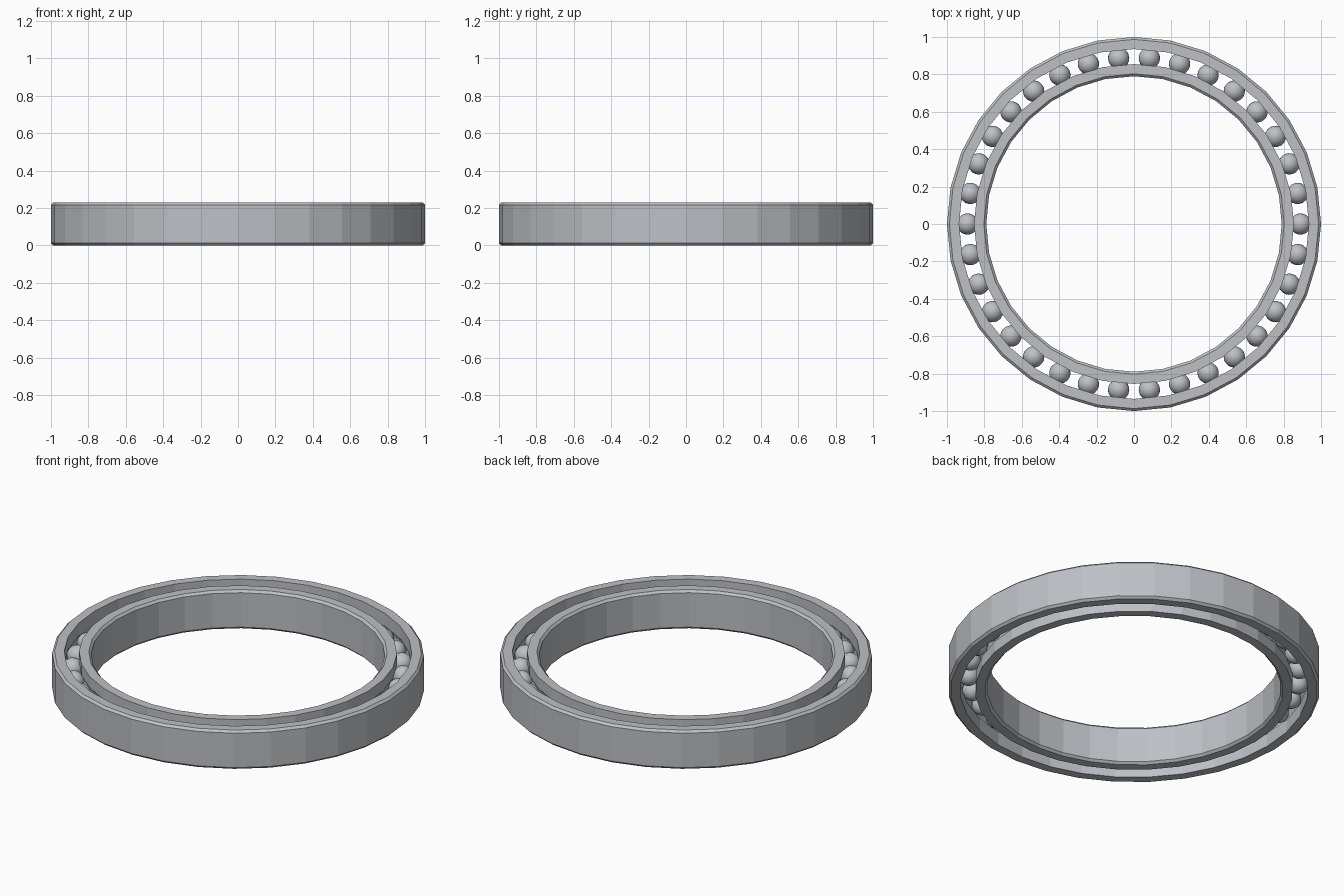
import bpy, bmesh, math
from mathutils import Vector

if "Cube" in bpy.data.objects:
    bpy.data.objects.remove(bpy.data.objects["Cube"], do_unlink=True)

HEIGHT = 0.23
PITCH = 0.89         # radius of the circle of ball centres
BALL_R = 0.057
GROOVE_R = 0.06
CHAMFER = 0.013
SIDES = 32
BALLS = 34

steel = bpy.data.materials.new("Steel Grey")
steel.use_nodes = True
colour = (0.51, 0.53, 0.56, 1)
steel.diffuse_color = colour
steel.node_tree.nodes["Principled BSDF"].inputs["Base Color"].default_value = colour


def finish(name, bm):
    bmesh.ops.recalc_face_normals(bm, faces=bm.faces)
    mesh = bpy.data.meshes.new(name)
    bm.to_mesh(mesh)
    bm.free()
    mesh.materials.append(steel)
    obj = bpy.data.objects.new(name, mesh)
    bpy.context.collection.objects.link(obj)
    return obj


def race(name, plain_r, track_r):
    """Ring with a chamfered plain wall and a ball groove in the track wall."""
    out = 1 if track_r > PITCH else -1
    edge = plain_r - out * CHAMFER
    profile = [(track_r, 0), (edge, 0), (plain_r, CHAMFER),
               (plain_r, HEIGHT - CHAMFER), (edge, HEIGHT), (track_r, HEIGHT)]
    # Groove arc, from its upper lip to its lower lip
    lip = math.acos(abs(track_r - PITCH) / GROOVE_R)
    for i in range(7):
        a = lip * (1 - i / 3)
        profile.append((PITCH + out * GROOVE_R * math.cos(a),
                        HEIGHT / 2 + GROOVE_R * math.sin(a)))
    bm = bmesh.new()
    rings = []
    for s in range(SIDES):
        t = math.tau * s / SIDES
        rings.append([bm.verts.new((r * math.cos(t), r * math.sin(t), z))
                      for r, z in profile])
    n = len(profile)
    for s in range(SIDES):
        a, b = rings[s], rings[(s + 1) % SIDES]
        for i in range(n):
            j = (i + 1) % n
            bm.faces.new((a[i], b[i], b[j], a[j]))
    return finish(name, bm)


# Inner and outer rings, flat faceted
race("outer_ring", 1.0, 0.935)
race("inner_ring", 0.79, 0.855)

# Smooth balls, sharing one mesh
bm = bmesh.new()
bmesh.ops.create_uvsphere(bm, u_segments=20, v_segments=12, radius=BALL_R)
for f in bm.faces:
    f.smooth = True
first = finish("ball_01", bm)
for i in range(BALLS):
    ball = first if i == 0 else first.copy()
    if i:
        ball.name = f"ball_{i + 1:02d}"
        bpy.context.collection.objects.link(ball)
    t = math.tau * i / BALLS
    ball.location = Vector((PITCH * math.cos(t), PITCH * math.sin(t), HEIGHT / 2))
    ball.rotation_euler.z = t
